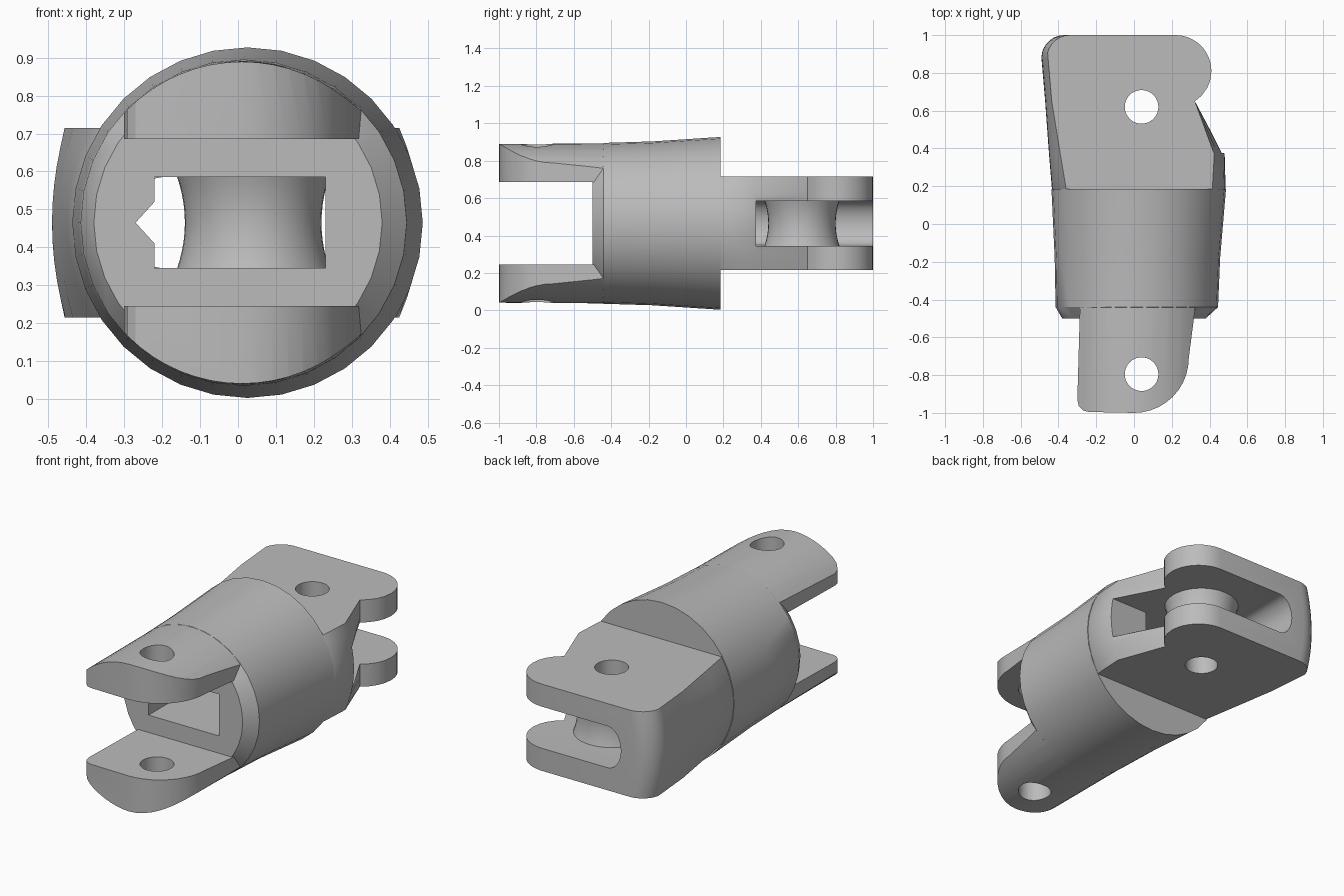
import bpy
import bmesh
from math import cos, sin, pi, sqrt, radians

old = bpy.data.objects.get("Cube")
if old:
    bpy.data.objects.remove(old, do_unlink=True)

grey = bpy.data.materials.new("plain grey")
grey.use_nodes = True
COLOUR = (0.5, 0.5, 0.5, 1)
grey.diffuse_color = COLOUR
grey.node_tree.nodes["Principled BSDF"].inputs["Base Color"].default_value = COLOUR

CZ = 0.465      # height of the long axis
PIN_X = 0.04    # both hinge pins sit slightly off centre
SLOT_LOW, SLOT_HIGH = 0.345, 0.585


def loft(name, rings):
    """Closed solid skinned through rings of equal length."""
    bm = bmesh.new()
    loops = [[bm.verts.new(p) for p in ring] for ring in rings]
    n = len(loops[0])
    for a, b in zip(loops, loops[1:]):
        for i in range(n):
            j = (i + 1) % n
            bm.faces.new((a[i], a[j], b[j], b[i]))
    bm.faces.new(loops[0])
    bm.faces.new(loops[-1])
    bmesh.ops.recalc_face_normals(bm, faces=bm.faces)
    mesh = bpy.data.meshes.new(name)
    bm.to_mesh(mesh)
    bm.free()
    mesh.materials.append(grey)
    obj = bpy.data.objects.new(name, mesh)
    bpy.context.collection.objects.link(obj)
    return obj


def circle_y(cx, y, r, n=32):
    return [(cx + r * cos(2 * pi * i / n), y, CZ + r * sin(2 * pi * i / n)) for i in range(n)]


def circle_z(x, y, z, r, n=40):
    return [(x + r * cos(2 * pi * i / n), y + r * sin(2 * pi * i / n), z) for i in range(n)]


def prism_z(name, plan, low, high):
    return loft(name, [[(x, y, z) for x, y in plan] for z in (low, high)])


def prism_y(name, section, front, back):
    return loft(name, [[(x, y, z) for x, z in section] for y in (front, back)])


def combine(target, tool, operation):
    """Apply a boolean and discard the tool."""
    mod = target.modifiers.new(operation.lower(), "BOOLEAN")
    mod.operation = operation
    mod.solver = "EXACT"
    mod.object = tool
    bpy.ops.object.select_all(action="DESELECT")
    bpy.context.view_layer.objects.active = target
    target.select_set(True)
    bpy.ops.object.modifier_apply(modifier=mod.name)
    bpy.data.objects.remove(tool, do_unlink=True)


# Tapered round body with a chamfered front rim
body = loft("link_body", [circle_y(0, -0.5, 0.38), circle_y(0.015, -0.44, 0.43),
                          circle_y(0.018, -0.18, 0.438), circle_y(0.025, 0.185, 0.462)])

# Front fork: rounded plan trimmed to the cylinder, with a gap between prongs
plan = [(-0.285, -0.4), (-0.3, -0.93)]
plan += [(-0.24 - 0.06 * cos(a), -0.935 - 0.06 * sin(a)) for a in (pi / 6, pi / 3, pi / 2)]
plan += [(0.29 * sin(a), -0.71 - 0.29 * cos(a)) for a in [i * pi / 20 for i in range(11)]]
plan += [(0.33, -0.4)]
fork = loft("fork", [circle_y(0.01, -1.05, 0.424, 64), circle_y(0.015, -0.4, 0.428, 64)])
combine(fork, prism_z("fork_plan", plan, -0.1, 1.1), "INTERSECT")
gap = [(-1, 0.245), (1, 0.245), (1, 0.685), (-1, 0.685)]
combine(fork, prism_y("fork_gap", gap, -1.2, -0.47), "DIFFERENCE")
combine(body, fork, "UNION")


# Rear block: bulged sides that flatten towards the rounded ears
def block_ring(y, left, left_bulge, right, right_bulge):
    steps = [i / 5 for i in range(-5, 6)]
    ring = [(left + left_bulge * t * t, y, CZ + 0.25 * t) for t in steps]
    return ring + [(right - right_bulge * t * t, y, CZ + 0.25 * t) for t in reversed(steps)]


def ear(y):
    return 0.22 + sqrt(max(0, 0.19 ** 2 - (y - 0.81) ** 2))


rings = [block_ring(0.1, -0.40, 0.08, 0.44, 0.08),
         block_ring(0.19, -0.435, 0.075, 0.485, 0.07),
         block_ring(0.37, -0.45, 0.06, 0.48, 0.055)]
rings += [block_ring(y, -0.43 - 0.086 * (y - 0.18), 0.035, ear(y), 0)
          for y in (0.65, 0.68, 0.72, 0.76, 0.81, 0.85, 0.88)]
for i in range(1, 8):
    a = i * pi / 14
    y = 0.88 + 0.12 * sin(a)
    rings.append(block_ring(y, -0.37 - 0.12 * cos(a), 0.03, ear(y), 0))
combine(body, loft("rear_block", rings), "UNION")

# Tunnel through the body with a small side groove
tunnel = [(-0.22, SLOT_LOW), (0.23, SLOT_LOW), (0.23, SLOT_HIGH), (-0.22, SLOT_HIGH),
          (-0.22, 0.52), (-0.27, CZ), (-0.22, 0.41)]
combine(body, prism_y("tunnel", tunnel, -0.7, 0.45), "DIFFERENCE")

# Rear slot, open to the right and back, with a rounded inner wall
half = (SLOT_HIGH - SLOT_LOW) / 2
slot = [(1, SLOT_LOW), (1, SLOT_HIGH)]
slot += [(-0.2 - 0.085 * sin(a), CZ + half * cos(a)) for a in [i * pi / 12 for i in range(13)]]
combine(body, prism_y("rear_slot", slot, 0.375, 1.2), "DIFFERENCE")

# Waisted spool between the ears
spool = [circle_z(PIN_X, 0.62, CZ + 0.125 * t, 0.18 + 0.022 * t * t)
         for t in [i / 5 for i in range(-5, 6)]]
combine(body, loft("spool", spool), "UNION")

# Pin holes through the fork and the ears
for y in (-0.795, 0.62):
    combine(body, loft("pin_hole", [circle_z(PIN_X, y, z, 0.089) for z in (-0.2, 1.2)]), "DIFFERENCE")

bpy.ops.object.select_all(action="DESELECT")
body.select_set(True)
bpy.context.view_layer.objects.active = body
bpy.ops.object.shade_smooth_by_angle(angle=radians(30))
